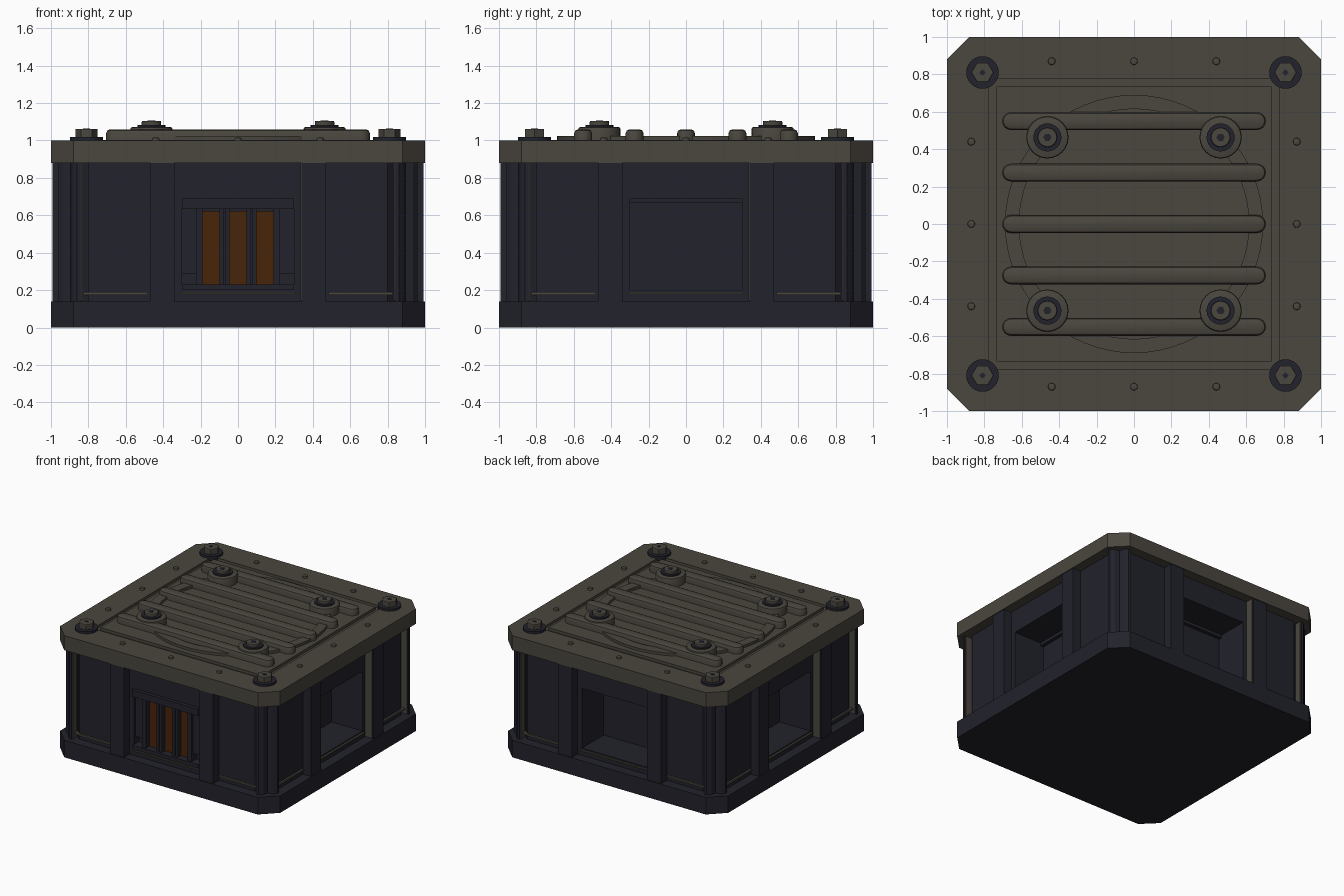
import bpy, bmesh
from math import sin, cos, pi
from mathutils import Matrix

cube = bpy.data.objects.get("Cube")
if cube:
    bpy.data.objects.remove(cube, do_unlink=True)


def material(name, rgb):
    m = bpy.data.materials.new(name)
    m.use_nodes = True
    m.diffuse_color = (*rgb, 1)
    bsdf = m.node_tree.nodes["Principled BSDF"]
    bsdf.inputs["Base Color"].default_value = (*rgb, 1)
    return m


KHAKI = material("khaki_metal", (0.069, 0.061, 0.049))
NAVY = material("dark_navy_metal", (0.016, 0.016, 0.025))
ORANGE = material("burnt_orange", (0.065, 0.018, 0.003))


def prism(name, pts, z0, z1, mat, turn=0, bevel=0.0, smooth=False):
    """Extrude a plan outline between two heights, turned in quarter turns."""
    bm = bmesh.new()
    face = bm.faces.new([bm.verts.new((x, y, z0)) for x, y in pts])
    ext = bmesh.ops.extrude_face_region(bm, geom=[face])["geom"]
    top = [v for v in ext if isinstance(v, bmesh.types.BMVert)]
    bmesh.ops.translate(bm, verts=top, vec=(0, 0, z1 - z0))
    if bevel:
        edges = [e for e in bm.edges if all(v in top for v in e.verts)]
        bmesh.ops.bevel(bm, geom=edges, offset=bevel, segments=2, affect='EDGES', profile=0.5)
    bmesh.ops.recalc_face_normals(bm, faces=bm.faces)
    bm.transform(Matrix.Rotation(turn * pi / 2, 4, 'Z'))
    mesh = bpy.data.meshes.new(name)
    bm.to_mesh(mesh)
    bm.free()
    mesh.materials.append(mat)
    ob = bpy.data.objects.new(name, mesh)
    bpy.context.collection.objects.link(ob)
    if smooth:
        bpy.ops.object.select_all(action='DESELECT')
        ob.select_set(True)
        bpy.context.view_layer.objects.active = ob
        bpy.ops.object.shade_smooth_by_angle()
    return ob


def octagon(r, c):
    return [(r, c - r), (r, r - c), (r - c, r), (c - r, r),
            (-r, r - c), (-r, c - r), (c - r, -r), (r - c, -r)]


def circle(x, y, r, n=24):
    return [(x + r * cos(2 * pi * i / n), y + r * sin(2 * pi * i / n)) for i in range(n)]


def rect(x0, x1, y0, y1):
    return [(x0, y0), (x1, y0), (x1, y1), (x0, y1)]


def side_box(name, u0, u1, d0, d1, z0, z1, mat, turn):
    """Box on one side: u along the wall, d outwards."""
    return prism(name, rect(u0, u1, -d1, -d0), z0, z1, mat, turn)


def cut(target, cutter):
    mod = target.modifiers.new("cut", 'BOOLEAN')
    mod.operation = 'DIFFERENCE'
    mod.solver = 'EXACT'
    mod.object = cutter
    cutter.hide_render = True
    cutter.hide_viewport = True
    cutter.display_type = 'WIRE'


# Main block
WALL = 0.92
prism("base_plinth", octagon(1, 0.12), 0, 0.14, NAVY)
body = prism("body", octagon(WALL, 0.12), 0.13, 0.9, NAVY)
cap = prism("lid", octagon(1, 0.12), 0.88, 1.0, KHAKI)

# Walls: the front has a shallow vent pocket, the others deep windows
for k, side in enumerate(("front", "left", "back", "right")):
    depth = 0.06 if k == 0 else 0.28
    cut(body, side_box(side + "_pocket_cutter", -0.3, 0.3, WALL - depth, 1.1, 0.2, 0.69, NAVY, k))
    if k:
        side_box(side + "_window_lip", -0.3, 0.3, WALL - depth - 0.01, WALL - depth + 0.03,
                 0.665, 0.7, NAVY, k)
    for s in (-1, 1):
        u0, u1 = sorted((s * 0.34, s * 0.47))
        side_box(side + "_pillar", u0, u1, 0.88, 0.993, 0.13, 0.885, NAVY, k)
        u0, u1 = sorted((s * 0.48, s * 0.83))
        side_box(side + "_panel_strip", u0, u1, 0.9, WALL + 0.015, 0.175, 0.19, KHAKI, k)
        u0, u1 = sorted((s * 0.833, s * 0.839))
        side_box(side + "_corner_trim", u0, u1, 0.9, 0.955, 0.145, 0.88, KHAKI, k)
    side_box(side + "_window_strip", -0.31, 0.31, 0.9, WALL + 0.015, 0.18, 0.19, KHAKI, k)
    side_box(side + "_pillar_trim", 0.334, 0.34, 0.9, 0.985, 0.145, 0.88, KHAKI, k)

    # Corner post with two ribs and a groove on its chamfer
    a, b, r = 0.84, 0.86, 0.96
    prism("corner_post", [(a, a), (a, -a), (a, -r), (b, -r), (0.885, -0.935), (0.895, -0.895),
                          (0.935, -0.885), (r, -b), (r, -a)][1:], 0.13, 0.885, NAVY, k)

# Front vent
side_box("vent_top_bar", -0.3, 0.3, 0.84, 0.95, 0.635, 0.69, NAVY, 0)
side_box("vent_sill", -0.3, 0.3, 0.84, 0.94, 0.2, 0.23, NAVY, 0)
side_box("vent_glow", -0.19, 0.19, 0.85, 0.88, 0.23, 0.625, ORANGE, 0)
side_box("vent_header", -0.2, 0.2, 0.85, 0.91, 0.62, 0.636, NAVY, 0)
for s in (-1, 1):
    u0, u1 = sorted((s * 0.19, s * 0.225))
    side_box("vent_jamb", u0, u1, 0.85, 0.925, 0.23, 0.635, NAVY, 0)
    u0, u1 = sorted((s * 0.225, s * 0.3))
    side_box("vent_cheek", u0, u1, 0.85, 0.905, 0.29, 0.635, NAVY, 0)
    for off in (0.058, 0.086):
        u = s * off
        side_box("vent_divider", u - 0.012, u + 0.012, 0.85, 0.92, 0.23, 0.635, NAVY, 0)
    side_box("vent_divider_core", s * 0.072 - 0.01, s * 0.072 + 0.01, 0.85, 0.9, 0.23, 0.635, NAVY, 0)

# Lid: square groove around a centre plate
t, p = 0.775, 0.735
cut(cap, prism("tray_cutter", rect(-t, t, -t, t), 0.98, 1.1, KHAKI))
prism("centre_plate", rect(-p, p, -p, p), 0.97, 1.003, KHAKI)

# Raised ring
ring = prism("lid_ring", circle(0, 0, 0.69, 64), 0.99, 1.025, KHAKI)
cut(ring, prism("ring_cutter", circle(0, 0, 0.615, 64), 0.95, 1.1, KHAKI))

# Five rounded ribs
for i in range(-2, 3):
    y, w, n = i * 0.275, 0.048, 8
    end = [(0.657 + w * sin(pi * j / n), -w * cos(pi * j / n)) for j in range(n + 1)]
    outline = [(x, y + v) for x, v in end] + [(-x, y - v) for x, v in end]
    prism("lid_rib", outline, 0.99, 1.06, KHAKI, bevel=0.022, smooth=True)

# Bolts
for sx in (-1, 1):
    for sy in (-1, 1):
        x, y = sx * 0.463, sy * 0.463
        prism("boss", circle(x, y, 0.113), 0.99, 1.072, KHAKI, bevel=0.012, smooth=True)
        prism("boss_washer", circle(x, y, 0.075), 1.06, 1.083, NAVY)
        prism("boss_bolt", circle(x, y, 0.052), 1.08, 1.105, KHAKI, bevel=0.006)
        prism("boss_socket", circle(x, y, 0.022, 6), 1.1, 1.107, NAVY)
        x, y = sx * 0.81, sy * 0.81
        prism("corner_washer", circle(x, y, 0.087), 0.97, 1.018, NAVY)
        prism("corner_bolt", circle(x, y, 0.06, 6), 1.01, 1.062, KHAKI, bevel=0.006)
        prism("corner_socket", circle(x, y, 0.018, 4), 1.06, 1.065, NAVY)

# Small rivets along the border
for k in range(4):
    for u in (-0.44, 0, 0.44):
        prism("rivet", circle(u, -0.87, 0.02, 12), 0.99, 1.015, KHAKI, k, bevel=0.006, smooth=True)
